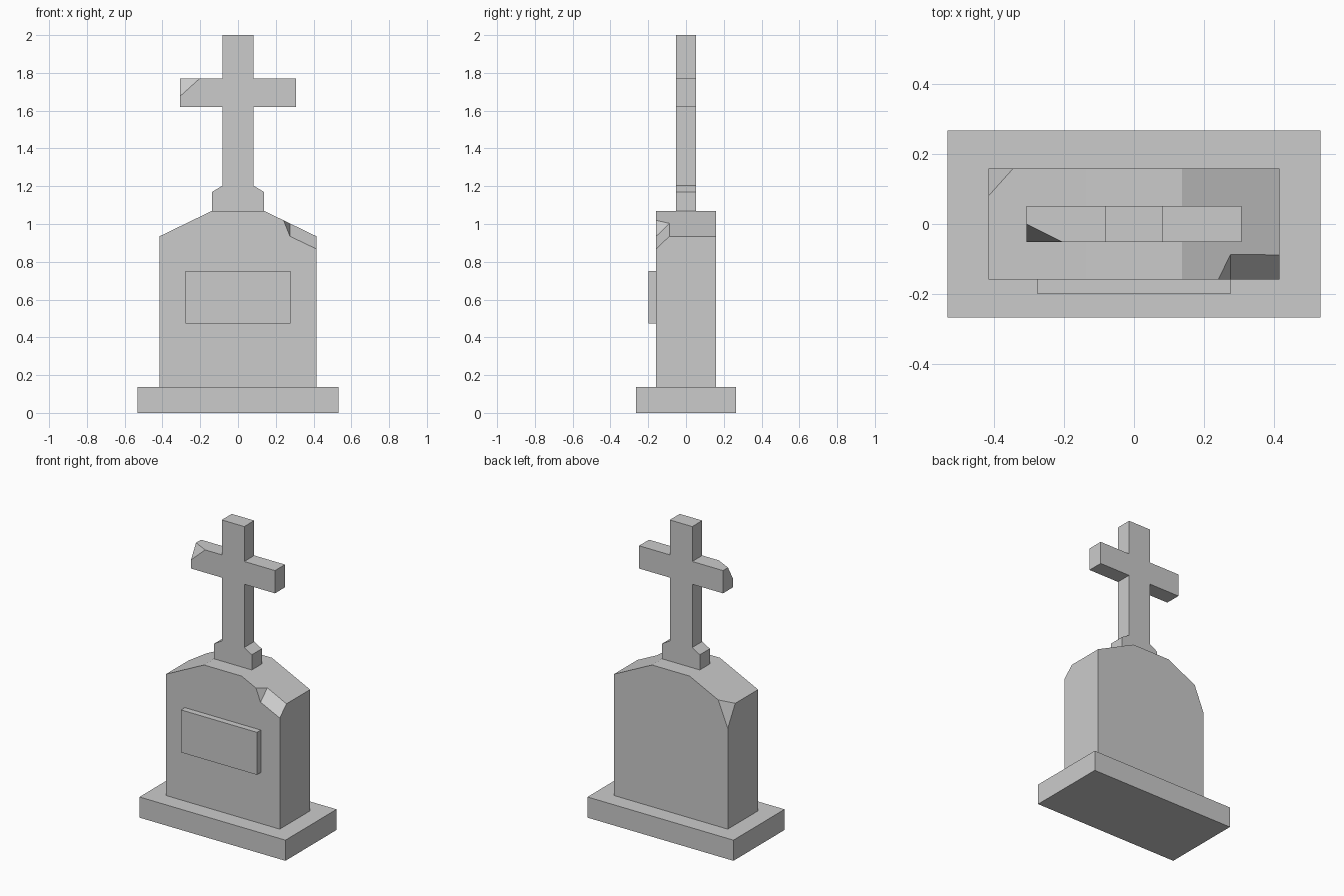
import bpy, bmesh
from mathutils import Vector

if "Cube" in bpy.data.objects:
    bpy.data.objects.remove(bpy.data.objects["Cube"])


def prism(name, points, offset):
    """Solid made by sweeping a flat outline along an offset."""
    bm = bmesh.new()
    face = bm.faces.new([bm.verts.new(p) for p in points])
    swept = bmesh.ops.extrude_face_region(bm, geom=[face], use_keep_orig=True)
    moved = [g for g in swept["geom"] if isinstance(g, bmesh.types.BMVert)]
    bmesh.ops.translate(bm, vec=offset, verts=moved)
    bmesh.ops.recalc_face_normals(bm, faces=bm.faces)
    mesh = bpy.data.meshes.new(name)
    bm.to_mesh(mesh)
    bm.free()
    obj = bpy.data.objects.new(name, mesh)
    bpy.context.collection.objects.link(obj)
    return obj


def mirrored_profile(name, half, y0, y1):
    """Extrude a half outline (x, z), mirrored in x, from y0 to y1."""
    outline = half + [(-x, z) for x, z in reversed(half)]
    return prism(name, [(x, y0, z) for x, z in outline], Vector((0, y1 - y0, 0)))


def cut(target, points, offset):
    """Carve a prism-shaped chip out of the target."""
    cutter = prism("chip_cutter", points, offset)
    cutter.hide_render = True
    mod = target.modifiers.new("chip", 'BOOLEAN')
    mod.operation = 'DIFFERENCE'
    mod.solver = 'EXACT'
    mod.object = cutter
    bpy.context.view_layer.objects.active = target
    bpy.ops.object.modifier_apply(modifier=mod.name)
    bpy.data.objects.remove(cutter)


def corner_chip(target, points, outward):
    """Slice off a corner along the plane through three points."""
    a, b, c = [Vector(p) for p in points]
    mid = (a + b + c) / 3
    normal = (b - a).cross(c - a).normalized()
    if normal.dot(Vector(outward)) < 0:
        normal.negate()
    cut(target, [mid + (p - mid) * 1.5 for p in (a, b, c)], normal * 0.15)


# Plinth, headstone, plaque and cross
mirrored_profile("plinth", [(0.532, 0), (0.532, 0.136)], -0.266, 0.266)
stone = mirrored_profile("headstone", [(0.415, 0.136), (0.415, 0.935), (0.137, 1.07)],
                         -0.158, 0.158)
mirrored_profile("plaque", [(0.277, 0.472), (0.277, 0.752)], -0.198, -0.158)
cross = mirrored_profile("cross", [(0.137, 1.07), (0.137, 1.17), (0.082, 1.203),
                                   (0.082, 1.62), (0.306, 1.62), (0.306, 1.77),
                                   (0.082, 1.77), (0.082, 2.0)], -0.052, 0.052)

# Broken corners on the cross arm and the back of the headstone
corner_chip(cross, [(-0.306, -0.052, 1.677), (-0.203, -0.052, 1.77), (-0.306, 0, 1.77)],
            (-1, -1, 1))
corner_chip(stone, [(-0.415, 0.08, 0.935), (-0.345, 0.158, 0.969), (-0.415, 0.158, 0.80)],
            (-1, 1, 1))

# Notch along the front right shoulder
b = Vector((0.275, -0.158, 0.935))
up = Vector((-0.034, 0, 0.084)) * 4
side = Vector((0.14, 0, -0.067)) * 4
run = Vector((0, 0.07, 0.067))
start = b - run
cut(stone, [start, start + up, start + side], run * 4)
